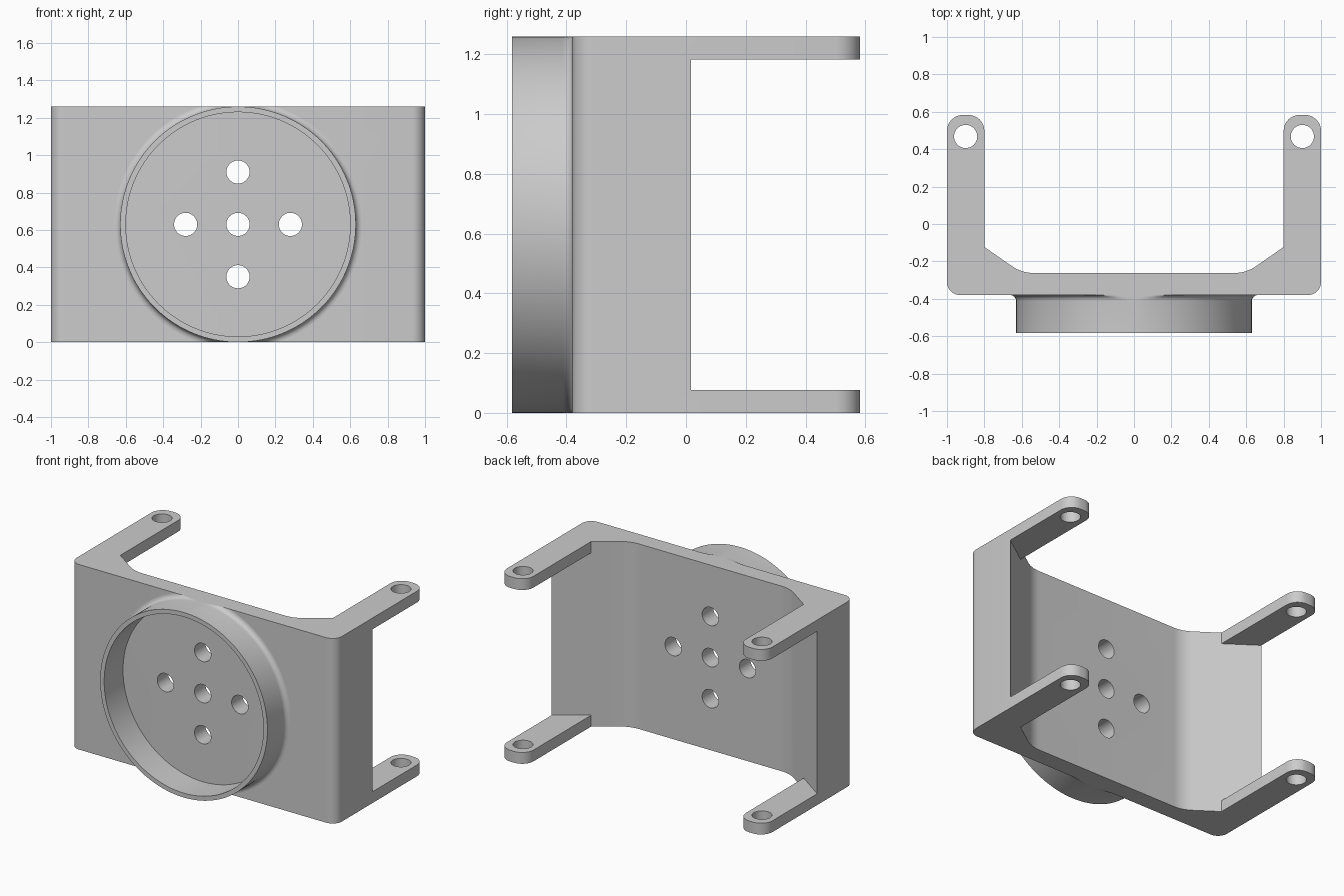
import bpy, bmesh, math
from mathutils import Vector, Matrix

H = 1.26            # overall height
FRONT, BACK, TIP = -0.38, -0.262, 0.583
TAB = 0.077         # tab thickness
MID = H / 2

cube = bpy.data.objects.get("Cube")
if cube:
    bpy.data.objects.remove(cube, do_unlink=True)

grey = bpy.data.materials.new("plain grey")
grey.use_nodes = True
COLOR = (0.6, 0.6, 0.6, 1)
grey.diffuse_color = COLOR
grey.node_tree.nodes["Principled BSDF"].inputs["Base Color"].default_value = COLOR


def make_object(name, bm):
    bmesh.ops.recalc_face_normals(bm, faces=bm.faces)
    mesh = bpy.data.meshes.new(name)
    bm.to_mesh(mesh)
    bm.free()
    mesh.materials.append(grey)
    obj = bpy.data.objects.new(name, mesh)
    bpy.context.collection.objects.link(obj)
    return obj


def prism(name, points, z0, z1):
    bm = bmesh.new()
    face = bm.faces.new([bm.verts.new((x, y, z0)) for x, y in points])
    ext = bmesh.ops.extrude_face_region(bm, geom=[face])
    verts = [v for v in ext["geom"] if isinstance(v, bmesh.types.BMVert)]
    bmesh.ops.translate(bm, verts=verts, vec=(0, 0, z1 - z0))
    return make_object(name, bm)


def rounded(corners, steps=8):
    """Round each (x, y, radius) corner of an open path; ends stay sharp."""
    out = []
    for i, (x, y, r) in enumerate(corners):
        p = Vector((x, y))
        if r == 0:
            out.append(p)
            continue
        a = (Vector(corners[i - 1][:2]) - p).normalized()
        b = (Vector(corners[i + 1][:2]) - p).normalized()
        half = a.angle(b) / 2
        mid = p + (a + b).normalized() * (r / math.sin(half))
        start = p + a * (r / math.tan(half)) - mid
        end = p + b * (r / math.tan(half)) - mid
        sweep = start.angle_signed(end)
        for k in range(steps + 1):
            out.append(mid + Matrix.Rotation(-sweep * k / steps, 2) @ start)
    return out


def mirrored(half):
    return half + [Vector((-p.x, p.y)) for p in reversed(half) if p.x > 1e-6]


def cut(obj, cutter):
    cutter.hide_render = True
    mod = obj.modifiers.new("cut", "BOOLEAN")
    mod.operation, mod.solver, mod.object = "DIFFERENCE", "EXACT", cutter
    select(obj)
    bpy.ops.object.modifier_apply(modifier=mod.name)
    bpy.data.objects.remove(cutter, do_unlink=True)


def select(obj):
    bpy.ops.object.select_all(action="DESELECT")
    obj.select_set(True)
    bpy.context.view_layer.objects.active = obj


# U-shaped bracket with gusseted inner corners
half = rounded([(0, FRONT, 0), (1, FRONT, 0.07), (1, TIP, 0.085),
                (0.8, TIP, 0.085), (0.8, -0.123, 0), (0.6, BACK, 0.2),
                (0, BACK, 0)])
bracket = prism("bracket", mirrored(half), 0, H)

# Open the arms between the top and bottom tabs, along the gusset slope
gap = [Vector(p) for p in ((0.7, 0), (0.8, -0.123), (1.2, 0.157), (1.2, 0.8))]
cut(bracket, prism("arm_gap_cutter", mirrored(gap), TAB, H - TAB))

# Screw holes: five through the plate, one through each pair of tabs
bm = bmesh.new()
turn = Matrix.Rotation(math.pi / 2, 4, "X")
spots = [Matrix.Translation((x, -0.32, MID + z)) @ turn
         for x, z in ((0, 0), (0.28, 0), (-0.28, 0), (0, 0.28), (0, -0.28))]
spots += [Matrix.Translation((s * 0.9, 0.468, MID)) for s in (-1, 1)]
for i, m in enumerate(spots):
    bmesh.ops.create_cone(bm, cap_ends=True, segments=40, radius1=0.062, radius2=0.062,
                          depth=0.4 if i < 5 else 2, matrix=m)
cut(bracket, make_object("hole_cutter", bm))

# Round collar on the front, filleted into the plate and trimmed flush to it
R, F, N = MID, 0.032, 128
profile = [(R - 0.03, FRONT), (R - 0.03, -TIP), (R, -TIP)]
profile += [(R + F - F * math.cos(a), FRONT - F + F * math.sin(a))
            for a in (k * math.pi / 12 for k in range(7))]
bm = bmesh.new()
rings = []
for i in range(N):
    t = 2 * math.pi * i / N
    rings.append([bm.verts.new((r * math.cos(t), y, min(H, max(0, MID + r * math.sin(t)))))
                  for r, y in profile])
for i in range(N):
    a, b = rings[i], rings[(i + 1) % N]
    for j in range(len(profile)):
        k = (j + 1) % len(profile)
        bm.faces.new((a[j], a[k], b[k], b[j]))
collar = make_object("collar", bm)

for obj in (bracket, collar):
    select(obj)
    bpy.ops.object.shade_smooth_by_angle(angle=math.radians(30))
